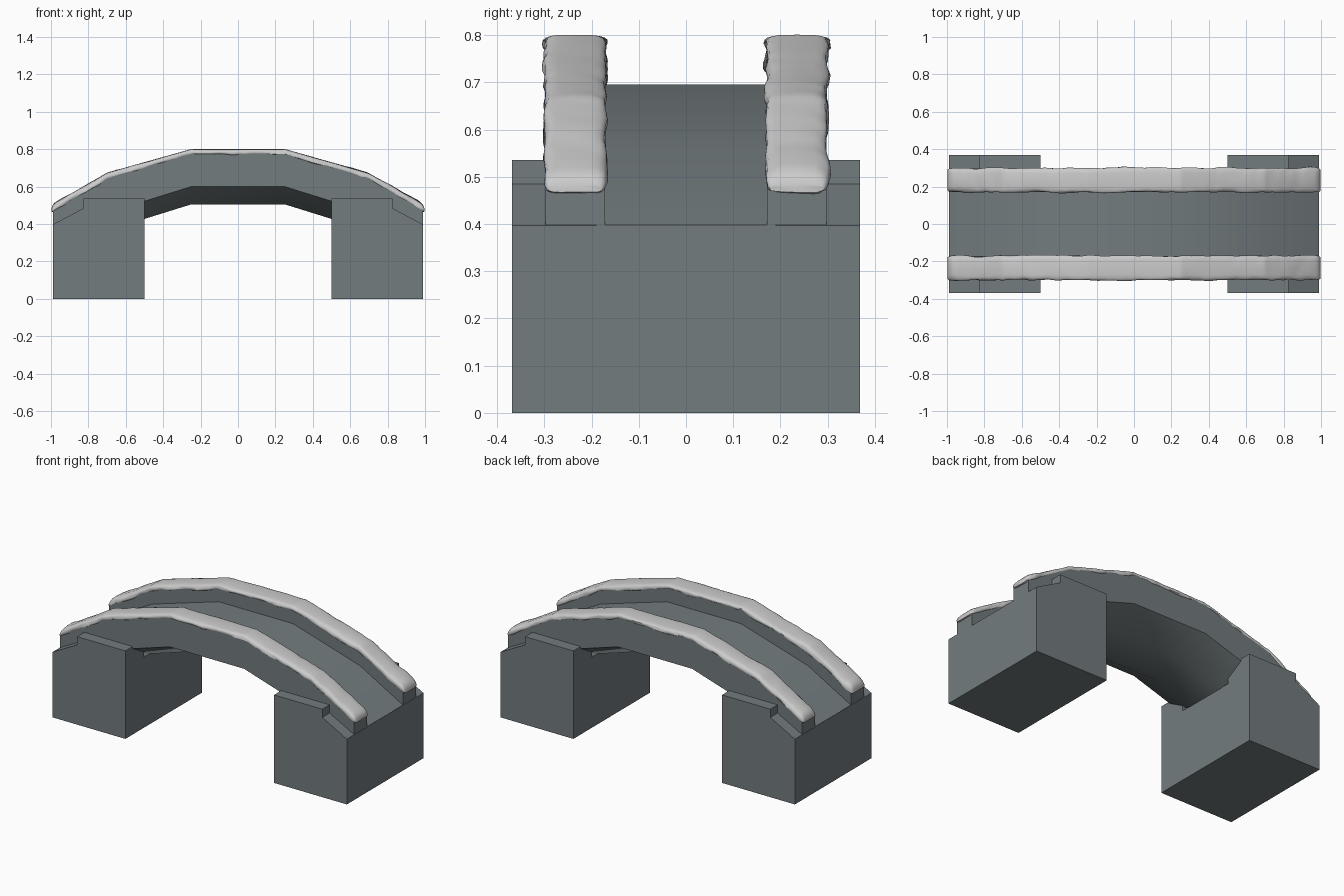
import bpy, bmesh, math
from mathutils import Vector, noise

if "Cube" in bpy.data.objects:
    bpy.data.objects.remove(bpy.data.objects["Cube"])


def finish(name, bm, angle=30):
    bmesh.ops.recalc_face_normals(bm, faces=bm.faces)
    me = bpy.data.meshes.new(name)
    bm.to_mesh(me)
    bm.free()
    ob = bpy.data.objects.new(name, me)
    bpy.context.collection.objects.link(ob)
    bpy.ops.object.select_all(action='DESELECT')
    ob.select_set(True)
    bpy.context.view_layer.objects.active = ob
    bpy.ops.object.shade_smooth_by_angle(angle=math.radians(angle))
    return ob


def loft(name, rings, angle=30):
    """Join closed rings of points into a capped solid."""
    bm = bmesh.new()
    loops = [[bm.verts.new(p) for p in r] for r in rings]
    n = len(loops[0])
    for a, b in zip(loops, loops[1:]):
        for i in range(n):
            j = (i + 1) % n
            bm.faces.new((a[i], a[j], b[j], b[i]))
    bm.faces.new(loops[0])
    bm.faces.new(loops[-1])
    return finish(name, bm, angle)


def prism(name, profile, side, y0, y1):
    """Extrude an x-z profile between two y values."""
    return loft(name, [[(side * x, y, z) for x, z in profile] for y in (y0, y1)], 5)


# Arch stations: x, wall top, deck top, wall bottom
HALF = [(0.25, 0.78, 0.695, 0.60), (0.70, 0.645, 0.56, 0.46), (0.989, 0.475, 0.398, 0.32)]
STATIONS = [(-x, *z) for x, *z in reversed(HALF)] + HALF


def wall_top(x):
    for a, b in zip(STATIONS, STATIONS[1:]):
        if x <= b[0] or b is STATIONS[-1]:
            t = (x - a[0]) / (b[0] - a[0])
            return a[1] + t * (b[1] - a[1])


# Arched deck with side walls and a keel-like underside
def section(x, top, deck, low):
    half = [(0.172, deck), (0.172, top), (0.298, top), (0.298, low), (0.13, low - 0.095)]
    pts = half + [(-y, z) for y, z in reversed(half)]
    return [(x, y, z) for y, z in pts]


loft("arched_deck", [section(*s) for s in STATIONS])

# Abutments: main block plus stepped shoulders beside the walls
block = [(0.5, 0), (0.99, 0), (0.99, 0.397), (0.5, 0.43)]
shoulder = [(0.5, 0.38), (0.99, 0.38), (0.99, 0.397), (0.825, 0.485), (0.825, 0.535), (0.5, 0.535)]
for side, label in ((-1, "left"), (1, "right")):
    prism(label + "_abutment", block, side, -0.368, 0.368)
    for s, end in ((-1, "front"), (1, "back")):
        prism(f"{label}_{end}_shoulder", shoulder, side, s * 0.19, s * 0.368)


# Lumpy snow caps along the wall tops
def snow(name, s):
    rings, n, m = [], 180, 20
    for k in range(n + 1):
        u = -math.cos(math.pi * k / n) * 0.35 + (2 * k / n - 1) * 0.65
        x = u * 0.997
        edge = min(1.0, (1 - abs(u)) / 0.03)
        cap = 0.35 + 0.65 * math.sqrt(max(0, 1 - (1 - edge) ** 2))
        slope = min(1, max(0, (abs(x) - 0.2) / 0.8))
        top, low = 0.018 + 0.014 * slope, 0.014
        ring = []
        for i in range(m):
            a = 2 * math.pi * i / m
            c, d = math.cos(a), math.sin(a)
            py = math.copysign(abs(c) ** 0.5, c)
            pz = math.copysign(abs(d) ** 0.7, d)
            q = Vector((x * 9, c * 0.8 + s * 7, d * 0.8))
            bump = noise.noise(q) + 0.5 * noise.noise(q * 2.3)
            y = s * 0.235 + py * (0.0655 + 0.008 * bump) * (0.8 + 0.2 * cap)
            h = top + 0.006 * bump * slope if pz > 0 else low + 0.009 * bump
            ring.append((x, y, wall_top(x) + pz * h * cap + 0.002))
        rings.append(ring)
    loft(name, rings, 60)


snow("front_snow_cap", -1)
snow("back_snow_cap", 1)
for name in ("front_snow_cap", "back_snow_cap"):
    mat = bpy.data.materials.get("snow") or bpy.data.materials.new("snow")
    mat.diffuse_color = (0.62, 0.62, 0.62, 1)
    mat.use_nodes = True
    mat.node_tree.nodes["Principled BSDF"].inputs["Base Color"].default_value = mat.diffuse_color
    bpy.data.objects[name].data.materials.append(mat)

# Blue-grey stone on everything else
stone = bpy.data.materials.new("stone")
stone.diffuse_color = (0.17, 0.20, 0.21, 1)
stone.use_nodes = True
stone.node_tree.nodes["Principled BSDF"].inputs["Base Color"].default_value = stone.diffuse_color
for ob in bpy.data.objects:
    if "snow" not in ob.name:
        ob.data.materials.append(stone)
